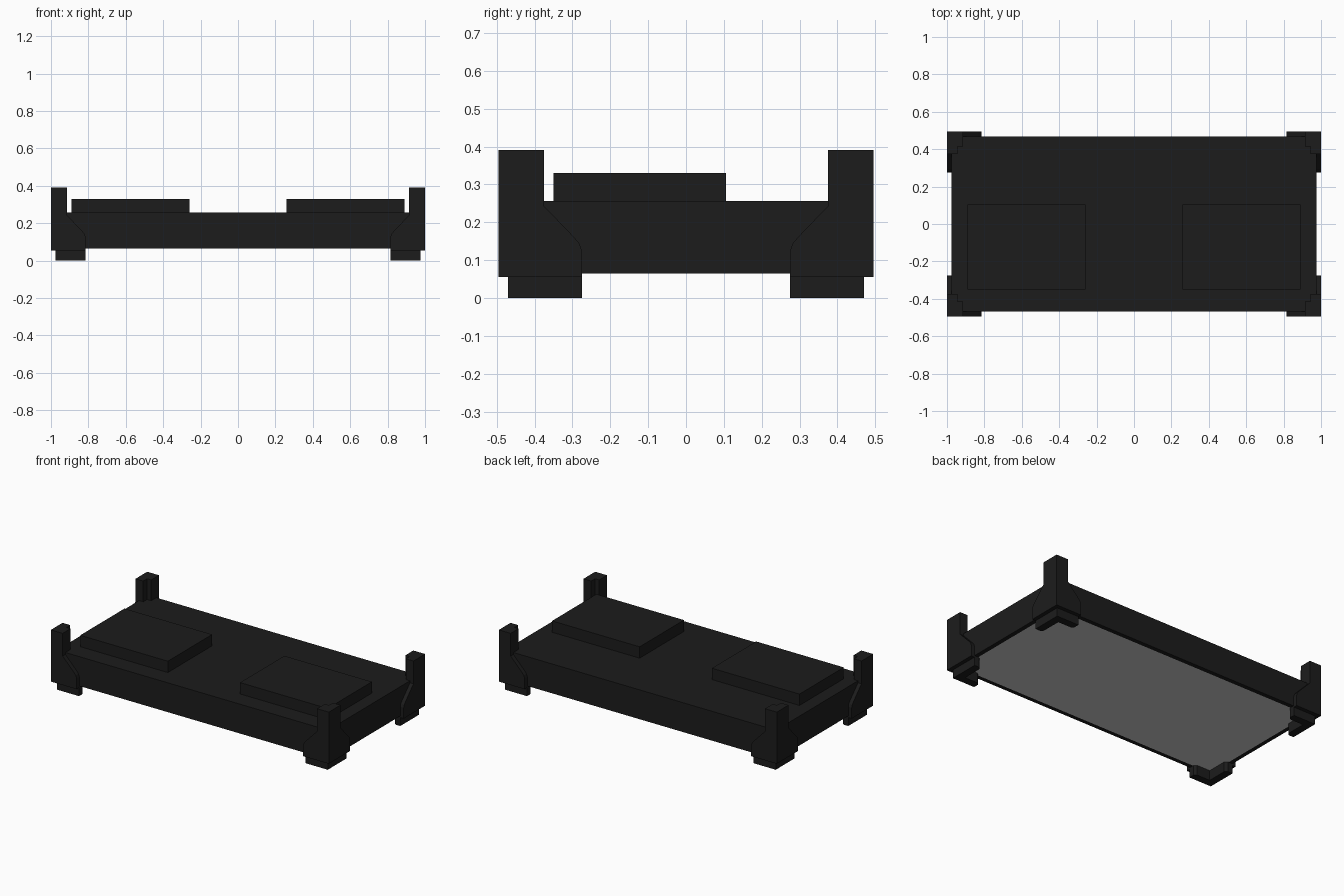
import bpy, bmesh
from mathutils import Vector

cube = bpy.data.objects.get("Cube")
if cube:
    bpy.data.objects.remove(cube, do_unlink=True)


def material(name, value):
    m = bpy.data.materials.new(name)
    m.use_nodes = True
    colour = (value, value, value, 1)
    m.diffuse_color = colour
    m.node_tree.nodes["Principled BSDF"].inputs["Base Color"].default_value = colour
    return m


black = material("charcoal black", 0.0115)
grey = material("underside light grey", 0.6)


def finish(name, bm, mirror=(False, False)):
    bmesh.ops.recalc_face_normals(bm, faces=bm.faces)
    mesh = bpy.data.meshes.new(name)
    bm.to_mesh(mesh)
    bm.free()
    obj = bpy.data.objects.new(name, mesh)
    bpy.context.collection.objects.link(obj)
    mesh.materials.append(black)
    if any(mirror):
        mod = obj.modifiers.new("mirror", "MIRROR")
        mod.use_axis = (*mirror, False)
        mod.use_mirror_merge = False
    return obj


def prism(name, points, offset, mirror=(False, False)):
    """Extrude a closed flat outline along an offset."""
    bm = bmesh.new()
    face = bm.faces.new([bm.verts.new(p) for p in points])
    out = bmesh.ops.extrude_face_region(bm, geom=[face])
    verts = [v for v in out["geom"] if isinstance(v, bmesh.types.BMVert)]
    bmesh.ops.translate(bm, verts=verts, vec=Vector(offset))
    return finish(name, bm, mirror)


def box(name, x, y, z, mirror=(False, False)):
    base = [(x[0], y[0], z[0]), (x[1], y[0], z[0]), (x[1], y[1], z[0]), (x[0], y[1], z[0])]
    return prism(name, base, (0, 0, z[1] - z[0]), mirror)


BOTH = (True, True)
TOP = 0.256

# Main slab with a lighter panel inset in its underside
slab = box("body_slab", (-0.975, 0.975), (-0.467, 0.467), (0.065, TOP))
slab.data.materials.append(grey)
bm = bmesh.new()
bm.from_mesh(slab.data)
under = [f for f in bm.faces if f.normal.z < -0.9]
bmesh.ops.inset_region(bm, faces=under, thickness=0.04)
for f in under:
    f.material_index = 1
bm.to_mesh(slab.data)
bm.free()

# Two raised pads on top
box("raised_pad", (-0.89, -0.26), (-0.35, 0.105), (TOP - 0.01, 0.33), (True, False))


def flare(outer, post, foot):
    """Bracket outline: narrow post above, curving out to a wide base."""
    return [(outer, 0.055), (foot, 0.055), (foot, 0.125), (foot - 0.006, 0.143),
            (foot - 0.02, 0.16), (post, 0.243), (post, 0.391), (outer, 0.391)]


# Corner brackets: one plate on the long side, one on the short side
prism("bracket_long_plate", [(x, -0.495, z) for x, z in flare(-1, -0.915, -0.815)],
      (0, 0.055, 0), BOTH)
prism("bracket_short_plate", [(-1, y, z) for y, z in flare(-0.44, -0.375, -0.275)],
      (0.055, 0, 0), BOTH)
box("bracket_inner_core", (-0.945, -0.915), (-0.44, -0.415), (0.1, 0.391), BOTH)

# L-shaped feet under the brackets, with chamfered inner ends
foot = [(-0.975, -0.47), (-0.815, -0.47), (-0.815, -0.435), (-0.83, -0.42),
        (-0.925, -0.42), (-0.925, -0.29), (-0.94, -0.275), (-0.975, -0.275)]
prism("corner_foot", [(x, y, 0) for x, y in foot], (0, 0, 0.07), BOTH)
